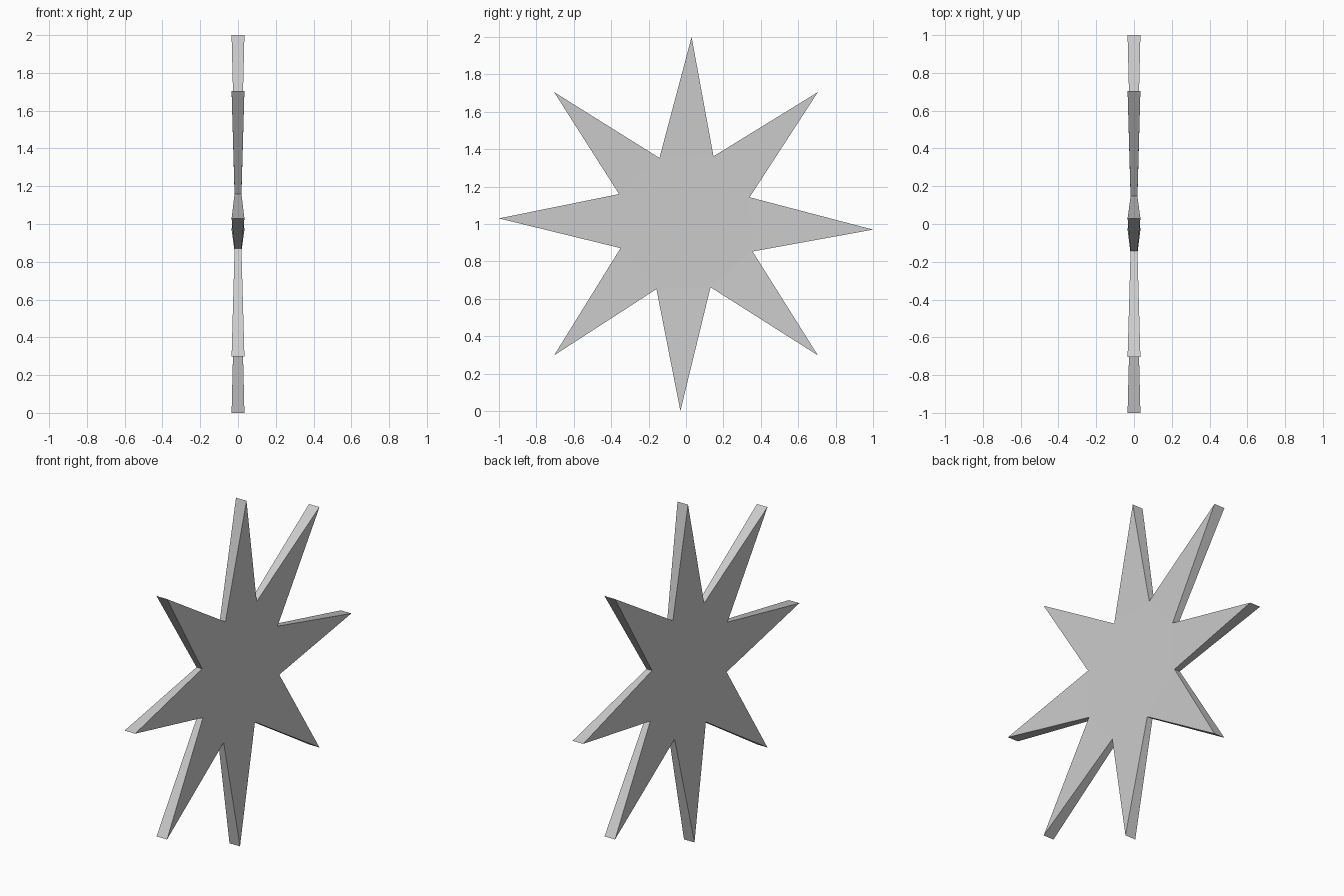
import bpy, bmesh

if "Cube" in bpy.data.objects:
    bpy.data.objects.remove(bpy.data.objects["Cube"])

# Star outline in the y-z plane: tips and the notches that follow them, clockwise
TIPS = [(0.03, 2.0), (0.705, 1.705), (1.0, 0.97), (0.705, 0.298),
        (-0.03, 0.0), (-0.705, 0.298), (-1.0, 1.03), (-0.705, 1.705)]
NOTCHES = [(0.147, 1.362), (0.34, 1.143), (0.356, 0.853), (0.131, 0.662),
           (-0.158, 0.652), (-0.35, 0.871), (-0.358, 1.16), (-0.142, 1.353)]
TIP_X, NOTCH_X = 0.034, 0.018   # half thickness: blades flare towards the tips

bm = bmesh.new()
n = len(TIPS)


def ring(points, x):
    return [bm.verts.new((x, y, z)) for y, z in points]


# Front and back sheets: flat core plus one triangle per point
sides = []
for s in (1, -1):
    tips, notches = ring(TIPS, s * TIP_X), ring(NOTCHES, s * NOTCH_X)
    bm.faces.new(notches)
    for i in range(n):
        bm.faces.new((notches[i - 1], tips[i], notches[i]))
    sides.append([v for pair in zip(tips, notches) for v in pair])

# Rim joining the two sheets
a, b = sides
for i in range(2 * n):
    bm.faces.new((a[i - 1], a[i], b[i], b[i - 1]))
bmesh.ops.recalc_face_normals(bm, faces=bm.faces)

mesh = bpy.data.meshes.new("throwing_star")
bm.to_mesh(mesh)
bm.free()
star = bpy.data.objects.new("throwing_star", mesh)
bpy.context.collection.objects.link(star)
